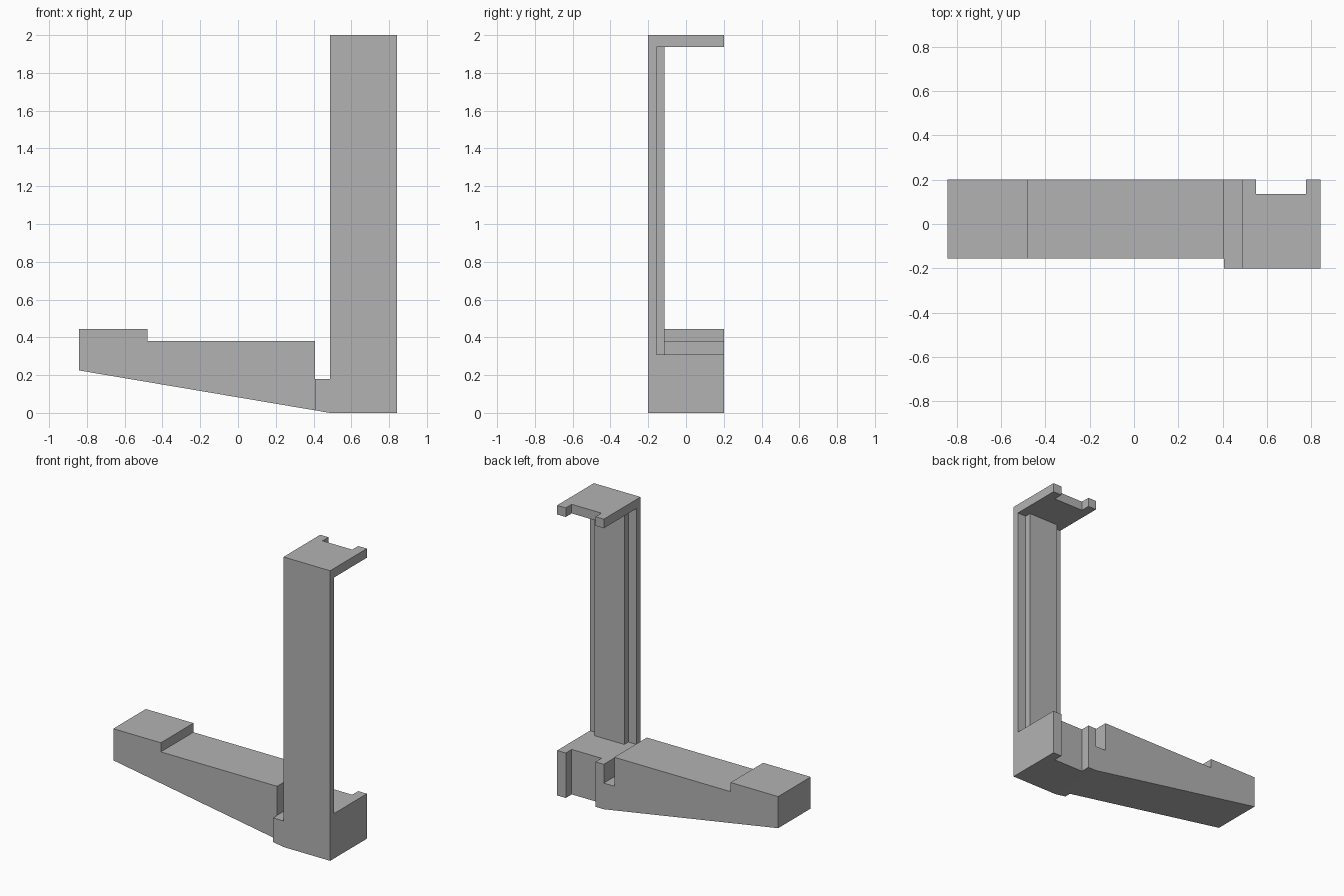
import bpy
import bmesh
from mathutils import Vector

cube = bpy.data.objects.get("Cube")
if cube:
    bpy.data.objects.remove(cube, do_unlink=True)

grey = bpy.data.materials.new("light grey")
grey.use_nodes = True
grey.diffuse_color = (0.45, 0.45, 0.45, 1)
grey.node_tree.nodes["Principled BSDF"].inputs["Base Color"].default_value = (0.45, 0.45, 0.45, 1)


def prism(name, outline, low, high, axis="z"):
    """Extrude an outline along z (points are x, y) or along y (points are x, z)."""
    bm = bmesh.new()
    place = (lambda a, b: (a, b, low)) if axis == "z" else (lambda a, b: (a, low, b))
    face = bm.faces.new([bm.verts.new(place(a, b)) for a, b in outline])
    grown = bmesh.ops.extrude_face_region(bm, geom=[face])["geom"]
    step = Vector((0, 0, high - low)) if axis == "z" else Vector((0, high - low, 0))
    bmesh.ops.translate(bm, vec=step, verts=[v for v in grown if isinstance(v, bmesh.types.BMVert)])
    bmesh.ops.recalc_face_normals(bm, faces=bm.faces)
    mesh = bpy.data.meshes.new(name)
    bm.to_mesh(mesh)
    bm.free()
    mesh.materials.append(grey)
    obj = bpy.data.objects.new(name, mesh)
    bpy.context.collection.objects.link(obj)
    return obj


def merge(body, others):
    """Fuse solids into one clean shell."""
    bpy.context.view_layer.objects.active = body
    for other in others:
        mod = body.modifiers.new("union", "BOOLEAN")
        mod.operation = "UNION"
        mod.solver = "EXACT"
        mod.object = other
        bpy.ops.object.modifier_apply(modifier=mod.name)
        bpy.data.objects.remove(other, do_unlink=True)


left, right = 0.487, 0.843        # column sides
rib_left, rib_right = 0.55, 0.777  # rib and notch sides
front, back = -0.2, 0.2

# Upright bracket: notched foot and cap joined by a ribbed column
notched = [(left, front), (right, front), (right, back), (rib_right, back),
           (rib_right, 0.135), (rib_left, 0.135), (rib_left, back), (left, back)]
ribbed = [(left, front), (right, front), (right, -0.157), (rib_right, -0.157),
          (rib_right, -0.113), (rib_left, -0.113), (rib_left, -0.157), (left, -0.157)]
bracket = prism("upright_bracket", notched, 0, 0.31)
merge(bracket, [prism("column", ribbed, 0.25, 1.97),
                prism("cap", notched, 1.937, 2)])

# Tapered arm with a raised end pad and a thin neck
arm_outline = [(-0.843, 0.225), (left, 0), (left, 0.18), (0.407, 0.18), (0.407, 0.38),
               (-0.48, 0.38), (-0.48, 0.443), (-0.843, 0.443)]
arm = prism("tapered_arm", arm_outline, -0.155, back, "y")
neck_outline = [(0.407, 0.0135), (left, 0), (left, 0.18), (0.407, 0.18)]
merge(arm, [prism("neck", neck_outline, front, back, "y")])
